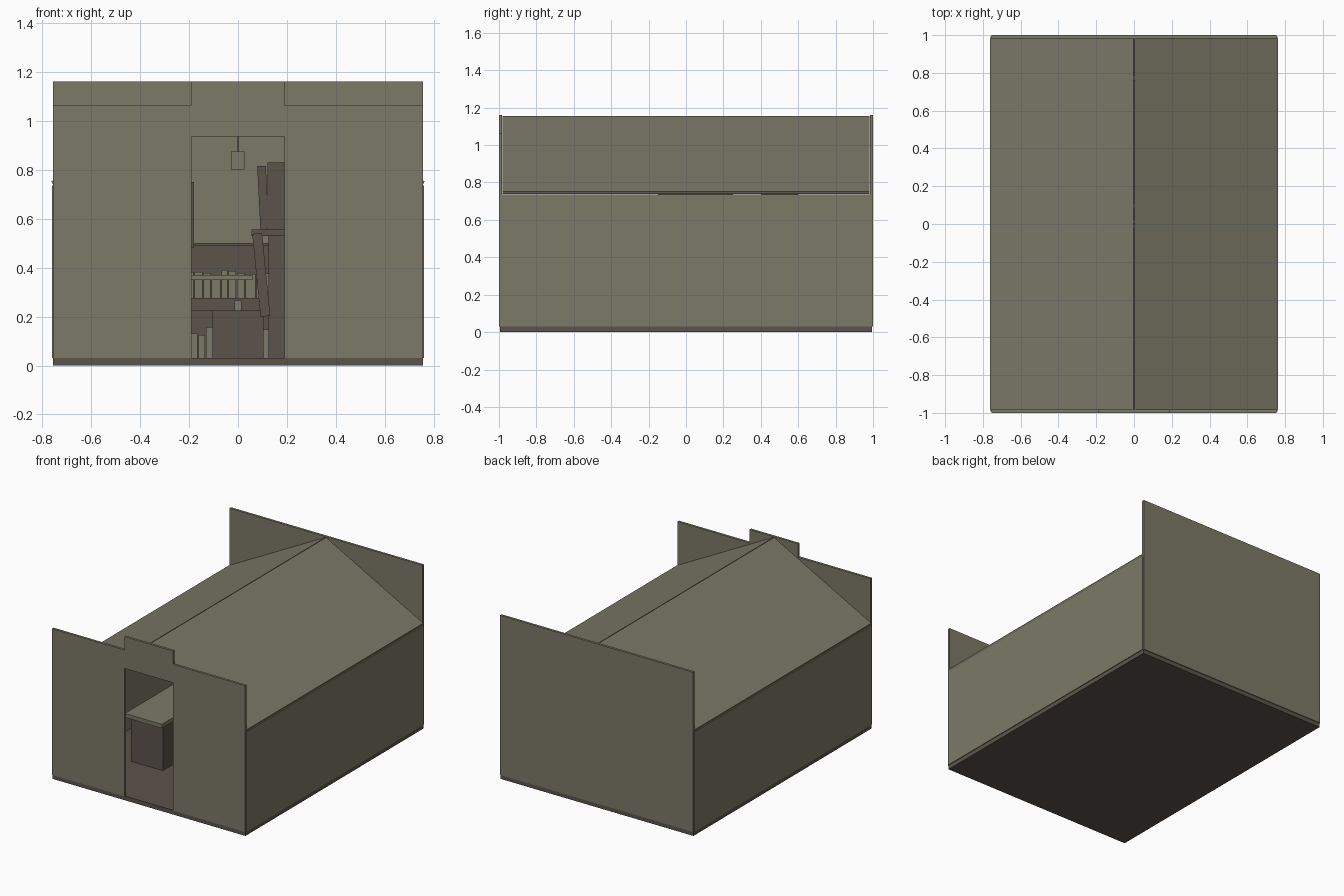
import bpy, bmesh, random
from mathutils import Matrix

cube = bpy.data.objects.get("Cube")
if cube:
    bpy.data.objects.remove(cube, do_unlink=True)
random.seed(4)


def material(name, rgb):
    m = bpy.data.materials.new(name)
    m.use_nodes = True
    m.diffuse_color = (*rgb, 1)
    m.node_tree.nodes["Principled BSDF"].inputs["Base Color"].default_value = (*rgb, 1)
    return m


PLASTER = material("olive plaster", (0.2, 0.193, 0.137))
WOOD = material("brown wood", (0.105, 0.088, 0.07))


def finish(name, bm, mat):
    bmesh.ops.recalc_face_normals(bm, faces=bm.faces)
    me = bpy.data.meshes.new(name)
    bm.to_mesh(me)
    bm.free()
    me.materials.append(mat)
    ob = bpy.data.objects.new(name, me)
    bpy.context.collection.objects.link(ob)
    return ob


def box(name, x, y, z, mat, tilt=0):
    """Box from (min, max) ranges; tilt turns it about y."""
    bm = bmesh.new()
    bmesh.ops.create_cube(bm, size=1)
    for v in bm.verts:
        v.co = [(r[1] - r[0]) * c for r, c in zip((x, y, z), v.co)]
    bmesh.ops.rotate(bm, verts=bm.verts, matrix=Matrix.Rotation(tilt, 3, 'Y'))
    bmesh.ops.translate(bm, verts=bm.verts, vec=[sum(r) / 2 for r in (x, y, z)])
    return finish(name, bm, mat)


def prism(name, outline, y0, y1, mat):
    """Extrude an x-z outline along y."""
    bm = bmesh.new()
    face = bm.faces.new([bm.verts.new((x, y0, z)) for x, z in outline])
    out = bmesh.ops.extrude_face_region(bm, geom=[face])
    moved = [g for g in out["geom"] if isinstance(g, bmesh.types.BMVert)]
    bmesh.ops.translate(bm, verts=moved, vec=(0, y1 - y0, 0))
    return finish(name, bm, mat)


# Shell
box("floor", (-.755, .755), (-.995, .995), (0, .03), WOOD)
box("back_wall", (-.755, .755), (.983, 1), (.03, 1.16), PLASTER)
half = [(.19, .03), (.755, .03), (.755, 1.065), (.19, 1.065), (.19, 1.16)]
outline = half + [(-x, z) for x, z in reversed(half)] + [(-.19, .935), (.19, .935)]
prism("front_wall", outline, -1, -.983, PLASTER)
for side, s in (("left", 1), ("right", -1)):
    box(side + "_wall", sorted((s * .745, s * .76)), (-.992, .992), (.03, .735), PLASTER)
    slope = [(s * .002, 1.155), (s * .762, .752), (s * .755, .738), (s * .002, 1.137)]
    prism(side + "_roof", slope, -.982, .982, PLASTER)

# Counter beside the entrance
box("counter_top", (-.48, -.19), (-.58, .3), (.35, .378), PLASTER)
box("counter_body", (-.46, -.21), (-.54, .28), (.03, .35), WOOD)
box("wall_panel", (-.2, -.18), (.4, .6), (.48, .75), WOOD)

# Desk facing the door
box("desk", (-.105, .105), (0, .2), (.03, .225), WOOD)
box("desk_box", (-.015, .015), (.08, .11), (.225, .265), PLASTER)

# Bookcase on the back wall
box("bookcase_back", (-.4, .3), (.95, .983), (.03, .49), WOOD)
box("bookcase_top", (-.42, .32), (.8, .983), (.49, .5), WOOD)
for i, z in enumerate((.25, .275)):
    box(f"bookcase_shelf_{i}", (-.4, .3), (.82, .97), (z - .025, z), WOOD)
box("bookcase_rail", (-.4, .06), (.76, .79), (.35, .37), PLASTER)
for row, z in (("lower", .03), ("upper", .275)):
    x = -.38
    while x < .2:
        w = random.uniform(.025, .04)
        h = random.uniform(.09, .13)
        box(row + "_book", (x, x + w), (.84, .94), (z, z + h), PLASTER)
        x += w + .004

# Cabinet and leaning boards on the left side
box("cabinet", (.125, .4), (-.2, .3), (.03, .53), WOOD)
box("cabinet_ledge", (.055, .42), (-.24, .32), (.53, .556), WOOD)
box("leaning_board", (.075, .115), (-.3, -.25), (.2, .54), WOOD, -.1)
box("upper_cupboard", (.12, .4), (-.15, .25), (.556, .83), WOOD)
box("leaning_panel", (.085, .12), (-.15, .1), (.556, .815), WOOD, -.05)

# Hanging lamp
box("lamp_cord", (-.003, .003), (-.003, .003), (.87, 1.14), WOOD)
box("lamp_shade", (-.028, .026), (-.027, .027), (.8, .875), PLASTER)
